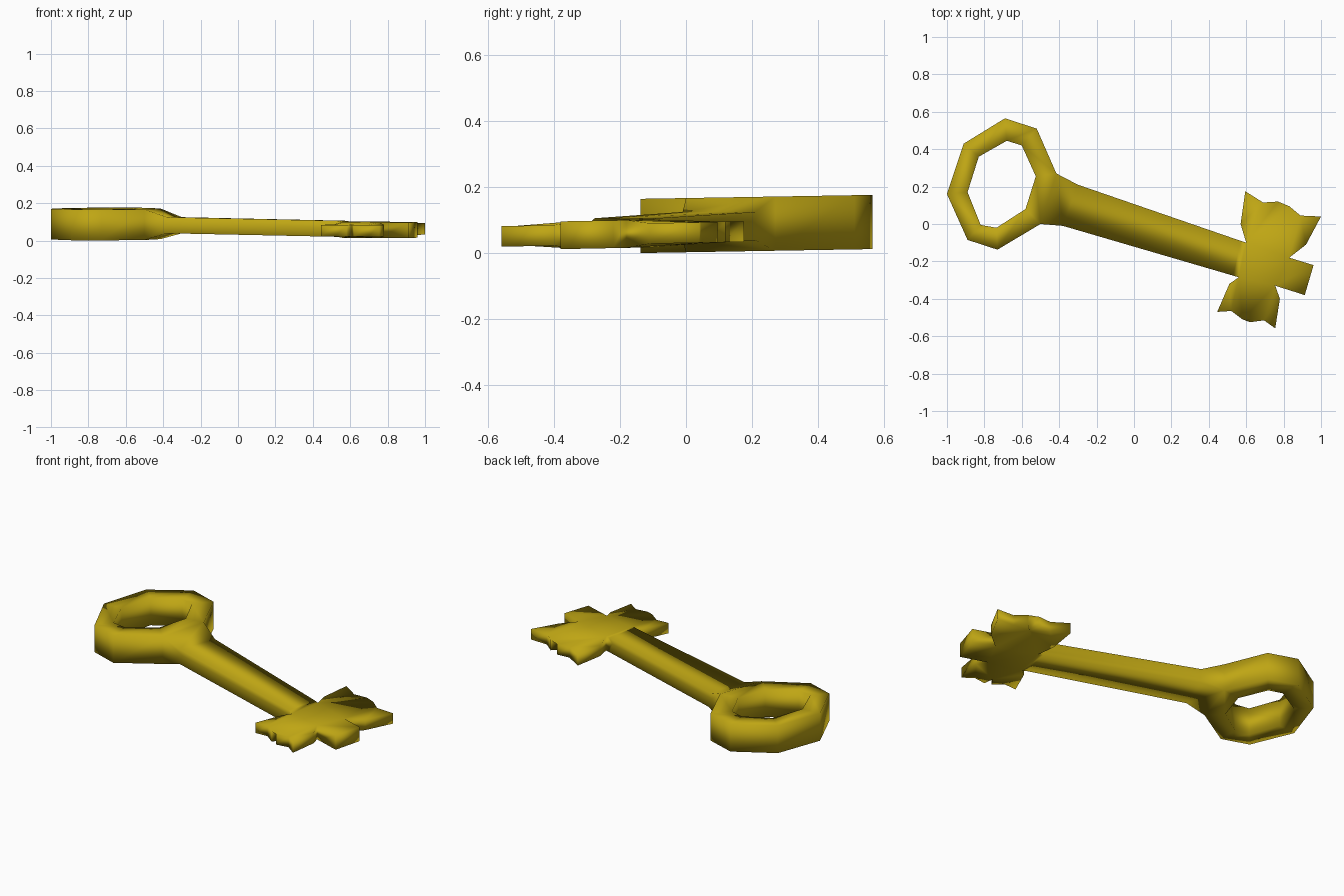
import bpy, bmesh

if "Cube" in bpy.data.objects:
    bpy.data.objects.remove(bpy.data.objects["Cube"])

gold = bpy.data.materials.new("gold")
gold.diffuse_color = (0.52, 0.38, 0.007, 1)
gold.use_nodes = True
gold.node_tree.nodes["Principled BSDF"].inputs["Base Color"].default_value = gold.diffuse_color

bm = bmesh.new()


def post(x, y, zc, half):
    """Top and bottom vertex pair at one outline point."""
    return bm.verts.new((x, y, zc + half)), bm.verts.new((x, y, zc - half))


def face(*vs):
    return bm.faces.new(vs)


def caps(posts):
    """Top and bottom polygons over a clockwise list of posts."""
    face(*[p[0] for p in reversed(posts)])
    face(*[p[1] for p in posts])


def wall(a, b):
    face(a[0], b[0], b[1], a[1])


# Bow: eight-sided ring, outer and inner outlines run clockwise
outer_xy = [(-1, .16), (-.91, .43), (-.69, .565), (-.52, .51),
            (-.415, .27), (-.5, 0), (-.73, -.137), (-.89, -.085)]
inner_xy = [(-.89, .17), (-.83, .36), (-.68, .445), (-.6, .42),
            (-.525, .255), (-.58, .08), (-.735, -.02), (-.82, -.005)]
bow_z = lambda y: 0.085 + 0.017 * y
outer = [post(x, y, bow_z(y), 0.082) for x, y in outer_xy]
inner = [post(x, y, bow_z(y), 0.082) for x, y in inner_xy]
for i in range(8):
    j = (i + 1) % 8
    caps([outer[i], outer[j], inner[j], inner[i]])
    wall(inner[j], inner[i])
    if i != 4:                      # the shaft grows out of this side
        wall(outer[i], outer[j])

# Bit: core with three prongs, thinner towards the toothed tips
def bit_post(x, y, half=0.031):
    return post(x, y, 0.058 + 0.02 * (y + 0.2), half)


c0, c1, c2, c3 = [bit_post(x, y, 0.042) for x, y in
                  [(.6, -.1), (.83, -.18), (.755, -.33), (.56, -.285)]]
north = [(.57, 0), (.595, .175), (.69, .115), (.77, .12), (.785, .055),
         (.83, .095), (.89, .045), (1, .04), (.92, -.11)]
east = [(.96, -.22), (.913, -.38)]
south = [(.78, -.4), (.755, -.558), (.695, -.515), (.62, -.525), (.61, -.465),
         (.58, -.51), (.52, -.465), (.445, -.47), (.51, -.32)]
caps([c0, c1, c2, c3])
for start, tip, end, half in ((c0, north, c1, .031), (c1, east, c2, .042),
                              (c2, south, c3, .031)):
    prong = [start] + [bit_post(x, y, half) for x, y in tip] + [end]
    caps(prong)
    for a, b in zip(prong, prong[1:]):
        wall(a, b)

# Shaft: flat bar with a shallow groove along each side
def shaft_post(x, y, zc, groove):
    t, b = post(x, y, zc, 0.043)
    return t, bm.verts.new((x + groove * 0.3, y + groove, zc)), b


left = [shaft_post(-.30, .21, .082, -.02), shaft_post(.57, -.09, .063, -.02)]
right = [shaft_post(-.38, -.01, .082, .02), shaft_post(.53, -.276, .063, .02)]
for s, e, bow, bit in ((left[0], left[1], outer[4], c0),
                       (right[0], right[1], outer[5], c3)):
    face(s[0], e[0], e[1], s[1])
    face(s[1], e[1], e[2], s[2])
    for end, sec in ((bow, s), (bit, e)):
        face(end[0], sec[0], sec[1])
        face(end[0], sec[1], end[1])
        face(end[1], sec[1], sec[2])
for k, m in ((0, 0), (1, 2)):
    face(outer[4][k], left[0][m], right[0][m], outer[5][k])
    face(left[0][m], left[1][m], right[1][m], right[0][m])
    face(left[1][m], (c0)[k], (c3)[k], right[1][m])

bmesh.ops.triangulate(bm, faces=[f for f in bm.faces if len(f.verts) > 4])
bmesh.ops.recalc_face_normals(bm, faces=bm.faces)
for f in bm.faces:
    f.smooth = True

mesh = bpy.data.meshes.new("key")
bm.to_mesh(mesh)
bm.free()
mesh.materials.append(gold)
key = bpy.data.objects.new("key", mesh)
bpy.context.collection.objects.link(key)
